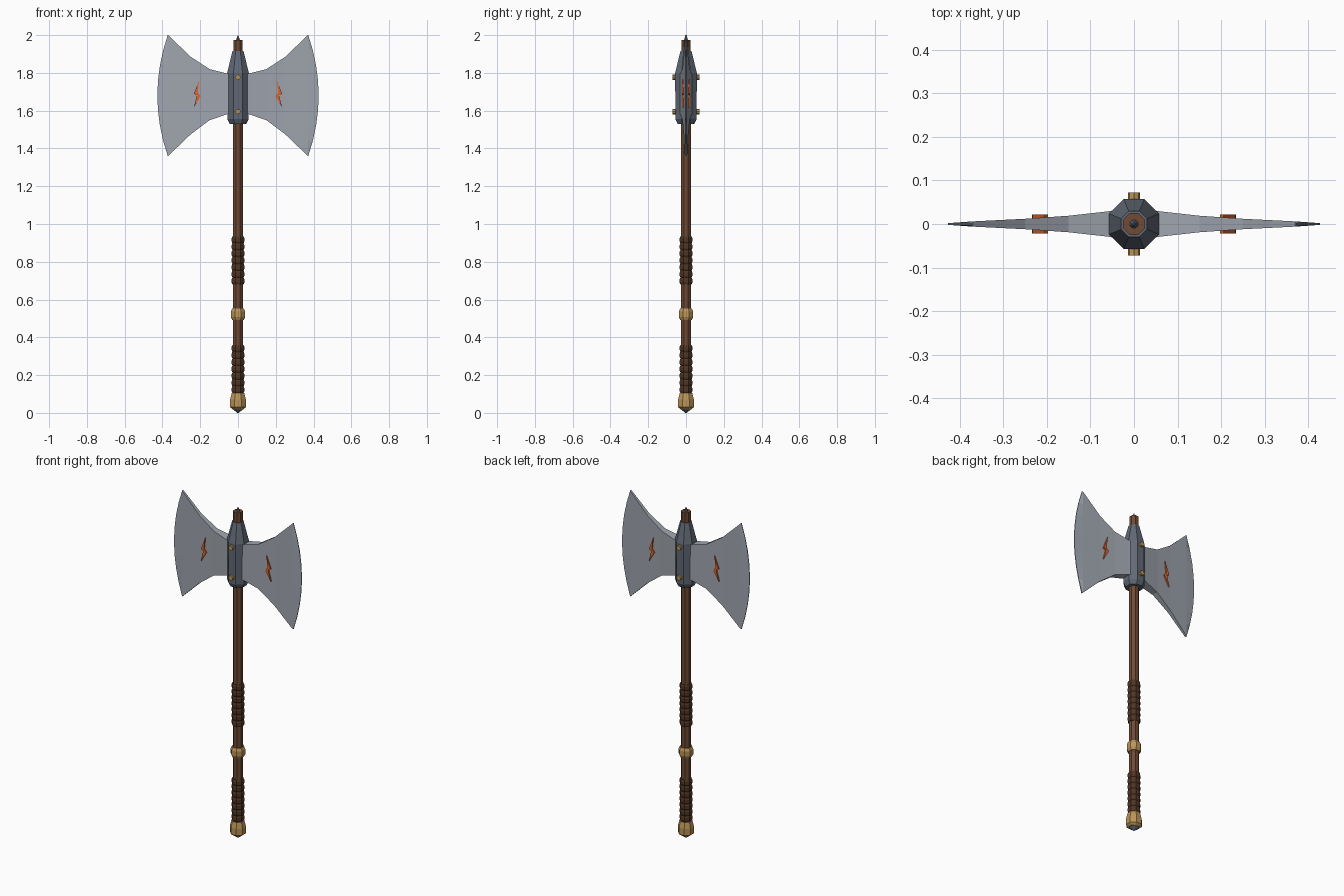
import bpy, bmesh, math

if "Cube" in bpy.data.objects:
    bpy.data.objects.remove(bpy.data.objects["Cube"])

def material(name, rgb):
    m = bpy.data.materials.new(name)
    m.diffuse_color = (*rgb, 1)
    m.use_nodes = True
    m.node_tree.nodes["Principled BSDF"].inputs["Base Color"].default_value = m.diffuse_color
    return m

WOOD = material("wood", (0.16, 0.07, 0.035))
LEATHER = material("leather", (0.08, 0.035, 0.018))
BRASS = material("brass", (0.5, 0.3, 0.1))
IRON = material("dark_iron", (0.12, 0.14, 0.18))
STEEL = material("steel", (0.35, 0.38, 0.43))
GLOW = material("ember", (0.75, 0.13, 0.03))

def finish(name, bm, mat):
    bmesh.ops.recalc_face_normals(bm, faces=bm.faces)
    me = bpy.data.meshes.new(name)
    bm.to_mesh(me)
    bm.free()
    me.materials.append(mat)
    ob = bpy.data.objects.new(name, me)
    bpy.context.collection.objects.link(ob)
    return ob

def lathe(name, profile, mat, sides=8):
    """Faceted turned part from (radius, z) pairs, flats facing the axes."""
    bm = bmesh.new()
    rings = []
    for r, z in profile:
        rings.append([bm.verts.new((r * math.cos((i + 0.5) * math.tau / sides),
                                    r * math.sin((i + 0.5) * math.tau / sides), z))
                      for i in range(sides)])
    for a, b in zip(rings, rings[1:]):
        for i in range(sides):
            j = (i + 1) % sides
            bm.faces.new((a[i], a[j], b[j], b[i]))
    bm.faces.new(rings[0])
    bm.faces.new(rings[-1])
    return finish(name, bm, mat)

# Shaft, pommel and collar
lathe("shaft", [(0.029, 0.06), (0.029, 1.2), (0.027, 1.975)], WOOD)
lathe("pommel", [(0.030, 0.018), (0.045, 0.03), (0.045, 0.07), (0.036, 0.105)], BRASS)
lathe("pommel_point", [(0.004, 0.0), (0.031, 0.02)], IRON)
lathe("collar", [(0.034, 0.492), (0.041, 0.507), (0.041, 0.537), (0.034, 0.552)], BRASS)
lathe("top_spike", [(0.012, 1.97), (0.002, 1.998)], IRON)

# Leather wraps made of stacked bands
def wrap(name, z0, z1, bands=7):
    step = (z1 - z0) / bands
    profile = []
    for i in range(bands):
        z = z0 + i * step
        profile += [(0.032, z), (0.036, z + 0.25 * step), (0.036, z + 0.75 * step)]
    lathe(name, profile + [(0.032, z1)], LEATHER)

wrap("lower_grip", 0.105, 0.36)
wrap("upper_grip", 0.68, 0.935)

# Socket that holds the blades
lathe("socket", [(0.048, 1.53), (0.061, 1.555), (0.062, 1.80), (0.032, 1.915)], IRON)

# Blade columns: x, half thickness, bottom z, top z
COLUMNS = [(0.03, 0.034, 1.59, 1.79), (0.06, 0.029, 1.58, 1.797),
           (0.15, 0.019, 1.55, 1.82), (0.25, 0.012, 1.475, 1.885),
           (0.37, 0.006, 1.36, 2.0)]
ROWS = 8

def blade(name, side):
    bm = bmesh.new()
    grids = []
    for face in (-1, 1):
        grid = []
        for x, t, lo, hi in COLUMNS:
            grid.append([bm.verts.new((side * x, face * t, lo + (hi - lo) * k / ROWS))
                         for k in range(ROWS + 1)])
        # curved cutting edge
        edge = []
        for k in range(ROWS + 1):
            u = 2 * k / ROWS - 1
            edge.append(bm.verts.new((side * (0.372 + 0.055 * (1 - u * u)),
                                      face * 0.002, 1.36 + 0.64 * k / ROWS)))
        grid.append(edge)
        for a, b in zip(grid, grid[1:]):
            for k in range(ROWS):
                bm.faces.new((a[k], b[k], b[k + 1], a[k + 1]))
        grids.append(grid)
    # close the rim between the two faces
    def rim(g):
        return ([c[0] for c in g] + g[-1][1:] + [c[-1] for c in reversed(g[:-1])]
                + list(reversed(g[0][1:-1])))
    f, b = rim(grids[0]), rim(grids[1])
    for i in range(len(f)):
        j = (i + 1) % len(f)
        bm.faces.new((f[i], f[j], b[j], b[i]))
    return finish(name, bm, STEEL)

# Lightning-shaped inlay, one on each face of each blade
BOLT = [(0.205, 1.765), (0.233, 1.69), (0.217, 1.682), (0.234, 1.617),
        (0.197, 1.678), (0.213, 1.696)]

def inlay(name, side, face):
    bm = bmesh.new()
    bolt = bm.faces.new([bm.verts.new((side * x, face * 0.010, z)) for x, z in BOLT])
    ext = bmesh.ops.extrude_face_region(bm, geom=[bolt])
    verts = [v for v in ext["geom"] if isinstance(v, bmesh.types.BMVert)]
    bmesh.ops.translate(bm, verts=verts, vec=(0, face * 0.012, 0))
    return finish(name, bm, GLOW)

for side, s_name in ((-1, "left"), (1, "right")):
    blade(s_name + "_blade", side)
    for face, f_name in ((-1, "front"), (1, "back")):
        inlay(f"{s_name}_{f_name}_inlay", side, face)

# Brass rivets on the front and back of the socket
for face, f_name in ((-1, "front"), (1, "back")):
    for z, level in ((1.595, "lower"), (1.777, "upper")):
        bm = bmesh.new()
        bmesh.ops.create_cone(bm, cap_ends=True, segments=8, radius1=0.014,
                              radius2=0.014, depth=0.03)
        for v in bm.verts:
            x, y, h = v.co
            v.co = (x, face * 0.057 + h, z + y)
        finish(f"{f_name}_{level}_rivet", bm, BRASS)
